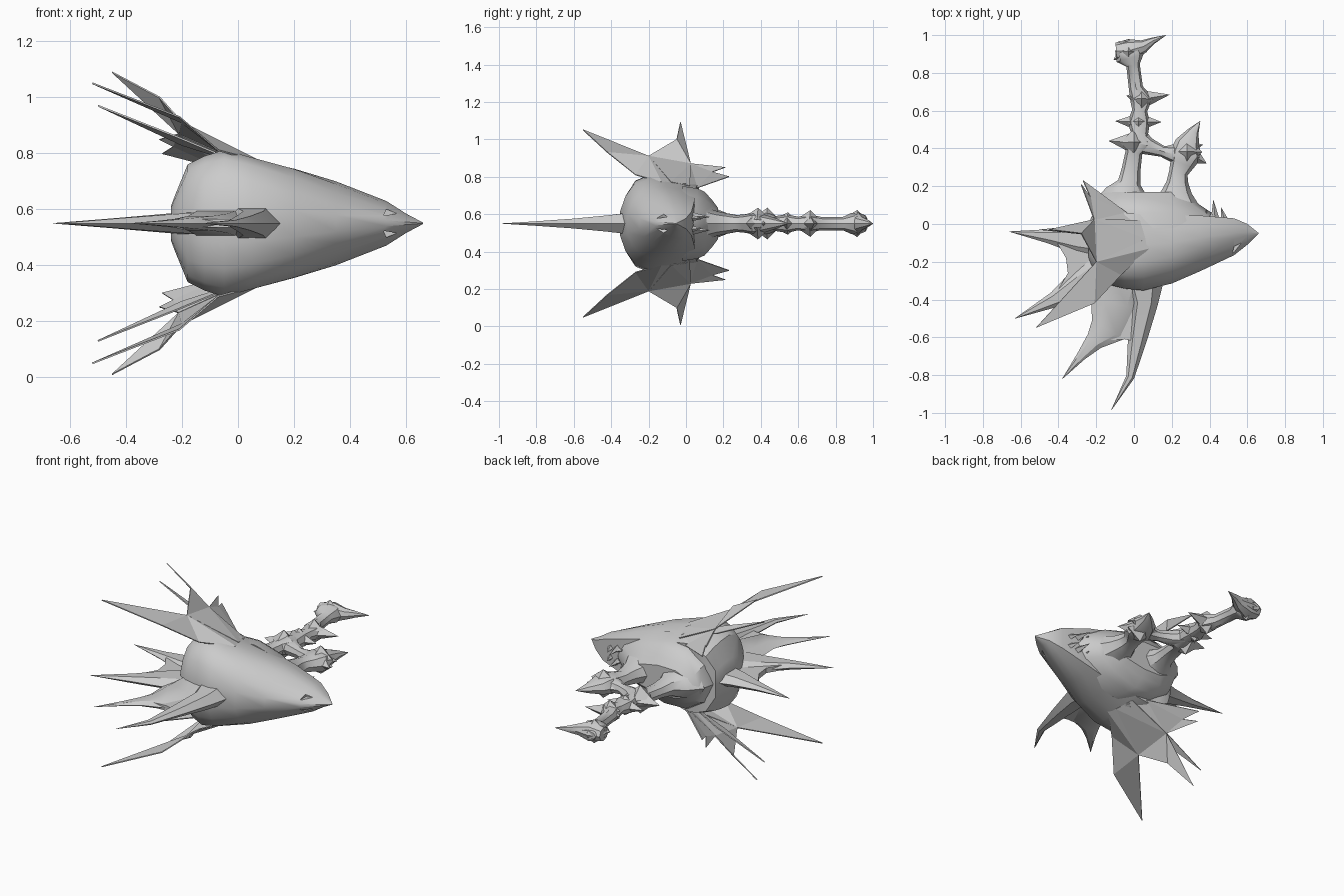
import bpy, bmesh, math
from mathutils import Vector

if "Cube" in bpy.data.objects:
    bpy.data.objects.remove(bpy.data.objects["Cube"])

MID = 0.55  # height of the symmetry plane
grey = bpy.data.materials.new("pale_grey")
grey.diffuse_color = (0.6, 0.6, 0.6, 1)
grey.use_nodes = True
grey.node_tree.nodes["Principled BSDF"].inputs["Base Color"].default_value = grey.diffuse_color


def finish(name, bm, smooth=40, thickness=0):
    bmesh.ops.remove_doubles(bm, verts=bm.verts, dist=0.0005)
    bmesh.ops.recalc_face_normals(bm, faces=bm.faces)
    me = bpy.data.meshes.new(name)
    bm.to_mesh(me)
    bm.free()
    ob = bpy.data.objects.new(name, me)
    bpy.context.collection.objects.link(ob)
    me.materials.append(grey)
    if thickness:
        mod = ob.modifiers.new("thickness", 'SOLIDIFY')
        mod.thickness, mod.offset = thickness, 0
    if smooth:
        bpy.ops.object.select_all(action='DESELECT')
        ob.select_set(True)
        bpy.context.view_layer.objects.active = ob
        bpy.ops.object.shade_smooth_by_angle(angle=math.radians(smooth))
    return ob


def loft(bm, rings):
    rows = [[bm.verts.new(p) for p in r] for r in rings]
    n = len(rows[0])
    for a, b in zip(rows, rows[1:]):
        for i in range(n):
            j = (i + 1) % n
            bm.faces.new((a[i], a[j], b[j], b[i]))
    bm.faces.new(rows[0])
    bm.faces.new(rows[-1])


def tube(bm, path, sides=8):
    """Path of (x, y, half width, half height) lying in the symmetry plane."""
    pts = [Vector((p[0], p[1], MID)) for p in path]
    rings = []
    for i, (x, y, w, h) in enumerate(path):
        t = (pts[min(i + 1, len(pts) - 1)] - pts[max(i - 1, 0)]).normalized()
        side = Vector((t.y, -t.x, 0))
        w, h = max(w, 0.001), max(h, 0.001)
        rings.append([pts[i] + side * w * math.cos(a) + Vector((0, 0, h * math.sin(a)))
                      for a in (math.tau * k / sides for k in range(sides))])
    loft(bm, rings)


def thorn(bm, base, tip, r, sides=4):
    base, tip = Vector(base), Vector(tip)
    q = (tip - base).to_track_quat('Z', 'Y')
    ring = [bm.verts.new(base + q @ Vector((r * math.cos(math.tau * k / sides),
            r * math.sin(math.tau * k / sides), 0))) for k in range(sides)]
    top = bm.verts.new(tip)
    for k in range(sides):
        bm.faces.new((ring[k], ring[(k + 1) % sides], top))
    bm.faces.new(ring)


# Head: pointed shell lofted along x, (x, y front, y back, half height, sharpness of section)
blunt = [(0, .28), (.07, .62), (.18, .88), (.38, 1), (.6, .97), (.8, .9), (1, .78)]
sharp = [(0, .1), (.1, .32), (.25, .56), (.45, .85), (.6, 1), (.8, .95), (1, .8)]
stations = [(.66, -.052, -.048, .003, .8), (.6, -.11, 0, .035, .8), (.53, -.165, .03, .08, .8),
            (.35, -.25, .045, .152, .5), (.2, -.315, .045, .2, .2), (.05, -.352, .05, .235, 0),
            (-.05, -.342, .06, .262, 0), (-.12, -.325, .07, .24, 0), (-.18, -.29, .07, .21, 0),
            (-.225, -.22, .04, .1, 0), (-.24, -.18, .0, .06, 0)]
rings = []
for x, a, b, h, t in stations:
    side = [(a + (p[0] * (1 - t) + q[0] * t) * (b - a), h * (p[1] * (1 - t) + q[1] * t))
            for p, q in zip(blunt, sharp)]
    rings.append([(x, y, MID + z) for y, z in side] + [(x, y, MID - z) for y, z in reversed(side)])
bm = bmesh.new()
loft(bm, rings)
head = finish("head", bm, 35)

# Eyes: shallow triangular recesses near the snout
bm = bmesh.new()
for s in (-1, 1):
    loft(bm, [[(x, y, MID + s * z) for x, z in ((.52, .027), (.568, .035), (.53, .05))]
              for y in (-.25, -.1)])
cutter = finish("eye_cutter", bm, 0)
cutter.hide_render = True
cutter.hide_viewport = True
cut = head.modifiers.new("eyes", 'BOOLEAN')
cut.operation, cut.object, cut.solver = 'DIFFERENCE', cutter, 'EXACT'

# Jaw: narrowing block behind the head, (y, x left, x right, half height)
bm = bmesh.new()
rings = []
for y, xl, xr, h in [(-.02, -.21, .47, .2), (.06, -.215, .41, .188), (.1, -.205, .35, .17),
                     (.14, -.19, .31, .125), (.17, -.16, .29, .085)]:
    cx, rx = (xl + xr) / 2, (xr - xl) / 2
    ring = []
    for k in range(12):
        c, s = math.cos(math.tau * k / 12), math.sin(math.tau * k / 12)
        # the jaw thins toward the nose
        ring.append((cx + rx * c, y, MID + h * s * (1 - .25 * c)))
    rings.append(ring)
loft(bm, rings)
finish("jaw", bm, 35)

# Teeth: a row on either side and two fangs at the tip
bm = bmesh.new()
for s in (-1, 1):
    for k in range(11):
        x = .06 + k * .035
        z = MID + s * (.165 - .13 * k / 10)
        thorn(bm, (x, .03, z), (x + .01, .08, z), .014)
    thorn(bm, (.43, .02, MID + s * .04), (.42, .13, MID + s * .035), .024)
    thorn(bm, (.48, .02, MID + s * .03), (.46, .09, MID + s * .025), .02)
finish("teeth", bm, 0)

# Main handle with flared base and swollen joints
bm = bmesh.new()
tube(bm, [(-.05, .1, .16, .1), (-.04, .17, .11, .075), (-.025, .22, .06, .055),
          (-.015, .29, .05, .042), (.0, .38, .045, .042), (.02, .43, .08, .06),
          (.03, .48, .045, .04), (.025, .54, .06, .05), (.03, .6, .04, .036),
          (.04, .66, .06, .05), (.01, .72, .038, .036), (-.005, .84, .036, .036),
          (-.02, .88, .075, .055), (-.03, .92, .07, .058), (-.03, .97, .05, .025)])
finish("main_handle", bm, 40)

# Side handle with its knot, and the bridge joining the two handles
bm = bmesh.new()
tube(bm, [(.22, .1, .13, .09), (.225, .17, .08, .065), (.23, .22, .058, .055),
          (.235, .27, .05, .045), (.255, .32, .065, .05), (.275, .37, .085, .062),
          (.285, .43, .065, .045), (.315, .49, .03, .025), (.35, .545, 0, 0)])
tube(bm, [(.02, .44, .07, .05), (.08, .41, .045, .042), (.15, .385, .03, .032),
          (.21, .37, .045, .042), (.27, .36, .06, .05)])
finish("side_handle", bm, 40)

# Broad thorns round the joints: centre x, y, left tip, right tip, half height, base radius
bm = bmesh.new()
for x, y, left, right, h, r in [(.0, .43, (-.135, .44), (.14, .4), .085, .06),
                                (.025, .54, (-.1, .545), (.145, .54), .06, .048),
                                (.04, .66, (-.04, .68), (.19, .685), .072, .05),
                                (-.03, .91, (-.11, .87), (-.09, .96), .072, .055),
                                (.28, .38, (.16, .41), (.385, .32), .085, .065)]:
    for tip in (left, right):
        thorn(bm, (x, y, MID), (tip[0], tip[1], MID), r)
    for s in (-1, 1):
        thorn(bm, (x, y, MID + s * .02), (x, y + .005, MID + s * h), r * 1.25)
thorn(bm, (.28, .4, MID), (.365, .42, MID), .045)
thorn(bm, (.255, .42, MID), (.315, .515, MID), .035)
finish("handle_thorns", bm, 0)

# Hooked pommel tip
bm = bmesh.new()
tube(bm, [(-.095, .915, .045, .04), (-.02, .92, .06, .06), (.05, .94, .035, .035),
          (.1, .97, .018, .02), (.17, 1.0, 0, 0)])
finish("pommel", bm, 40)

# Crest spikes in the symmetry plane
crest = {
    "front_spike": [(.045, -.28, .12, .07), (.055, -.42, .072, .05), (.02, -.6, .052, .03),
                    (-.02, -.81, .022, .013), (-.12, -.985, 0, 0)],
    "front_spike_left": [(-.06, -.25, .15, .06), (-.1, -.42, .13, .04), (-.135, -.56, .1, .03),
                         (-.21, -.62, .05, .018), (-.28, -.7, .025, .01), (-.38, -.82, 0, 0)],
    "side_spike_front": [(-.12, -.24, .14, .05), (-.28, -.32, .09, .035),
                         (-.42, -.4, .042, .022), (-.63, -.5, 0, 0)],
    "side_spike_back": [(-.13, -.08, .13, .05), (-.3, -.08, .08, .035),
                        (-.45, -.065, .038, .02), (-.66, -.04, 0, 0)],
}
for name, path in crest.items():
    bm = bmesh.new()
    tube(bm, path, 6)
    finish(name, bm, 30)

# Webs between neighbouring spikes
webs = {
    "side_web": [(-.15, -.06), (-.42, -.08), (-.36, -.18), (-.35, -.26), (-.42, -.38), (-.15, -.26)],
    "front_web": [(-.1, -.3), (-.2, -.62), (-.05, -.61), (0, -.62), (.05, -.3)],
}
for name, outline in webs.items():
    bm = bmesh.new()
    bm.faces.new([bm.verts.new((x, y, MID)) for x, y in outline])
    finish(name, bm, 0, .03)

# Ragged fins above and below, each made of four flat blades
blades = [
    [(.08, -.13, .77), (-.07, -.27, .81), (-.21, -.42, .93), (-.52, -.55, 1.05),
     (-.2, -.2, .91), (.03, 0, .76)],
    [(.06, -.08, .77), (-.2, -.2, .91), (-.28, -.05, 1.0), (-.45, -.03, 1.09),
     (-.21, .025, .87), (.03, .02, .75)],
    [(.02, -.05, .76), (-.22, -.06, .86), (-.5, -.03, .97), (-.2, 0, .83)],
    [(.03, -.02, .76), (-.21, .02, .87), (-.28, .21, .85), (-.23, .14, .825),
     (-.27, .23, .80), (-.04, .06, .74)],
]
for name, s in (("upper_fin", 1), ("lower_fin", -1)):
    bm = bmesh.new()
    for blade in blades:
        f = bm.faces.new([bm.verts.new((x, y, MID + s * (z - MID))) for x, y, z in blade])
        bmesh.ops.triangulate(bm, faces=[f])
    finish(name, bm, 0, .006)
